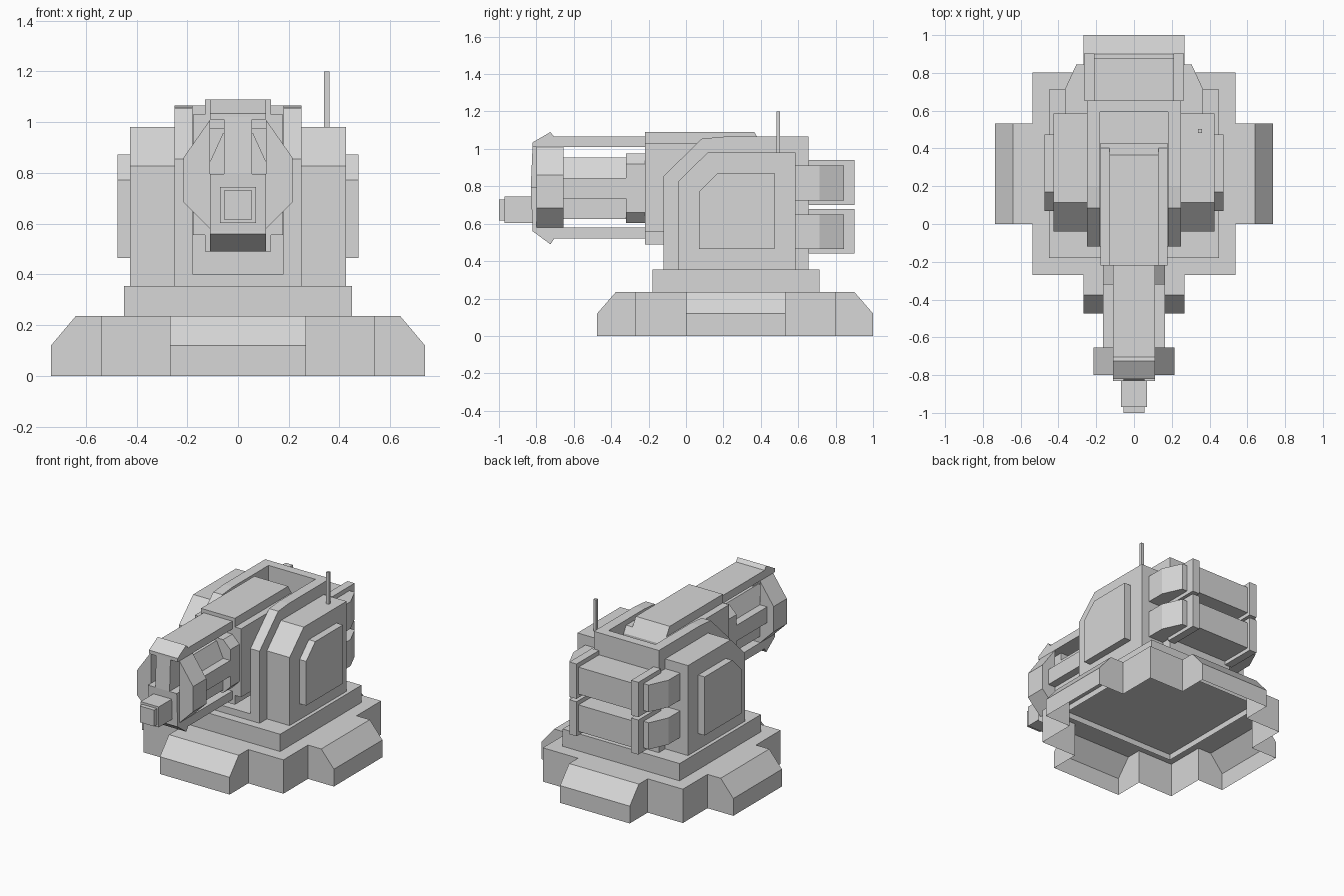
import bpy, bmesh
from mathutils import Vector

cube = bpy.data.objects.get("Cube")
if cube:
    bpy.data.objects.remove(cube, do_unlink=True)

grey = bpy.data.materials.new("plain grey")
grey.use_nodes = True
grey.diffuse_color = (0.68, 0.68, 0.68, 1)
grey.node_tree.nodes["Principled BSDF"].inputs["Base Color"].default_value = (0.68, 0.68, 0.68, 1)


def finish(name, bm):
    bmesh.ops.recalc_face_normals(bm, faces=bm.faces)
    me = bpy.data.meshes.new(name)
    bm.to_mesh(me)
    bm.free()
    me.materials.append(grey)
    ob = bpy.data.objects.new(name, me)
    bpy.context.collection.objects.link(ob)
    return ob


def prism_mesh(profile, axis, a, b):
    """Extrude a 2D profile along an axis: x takes (y,z), y takes (x,z), z takes (x,y)."""
    place = {"x": lambda p, t: (t, p[0], p[1]),
             "y": lambda p, t: (p[0], t, p[1]),
             "z": lambda p, t: (p[0], p[1], t)}[axis]
    bm = bmesh.new()
    lo = [bm.verts.new(place(p, a)) for p in profile]
    hi = [bm.verts.new(place(p, b)) for p in profile]
    bm.faces.new(lo)
    bm.faces.new(hi)
    n = len(profile)
    for i in range(n):
        j = (i + 1) % n
        bm.faces.new((lo[i], lo[j], hi[j], hi[i]))
    return bm


def prism(name, profile, axis, a, b):
    return finish(name, prism_mesh(profile, axis, a, b))


def rect(x0, x1, y0, y1):
    return [(x0, y0), (x1, y0), (x1, y1), (x0, y1)]


def box(name, x0, x1, y0, y1, z0, z1):
    return prism(name, rect(x0, x1, y0, y1), "z", z0, z1)


def open_bottom(profile, z0, z1):
    bm = prism_mesh(profile, "z", z0, z1)
    bmesh.ops.delete(bm, geom=[f for f in bm.faces if f.calc_center_median().z < z0 + 0.001],
                     context="FACES_ONLY")
    return bm


def mirrored(ob):
    ob.modifiers.new("mirror", "MIRROR").use_axis[0] = True
    return ob


# Cross-shaped skirt, open underneath, with sloped outer lobes
right = [(0.268, -0.475), (0.268, -0.27), (0.538, -0.27), (0.538, 0.0), (0.737, 0.0),
         (0.737, 0.533), (0.538, 0.533), (0.538, 0.803), (0.268, 0.803), (0.268, 1.0)]
bm = open_bottom(right + [(-x, y) for x, y in reversed(right)], 0, 0.235)
for co, no in [((0.737, 0, 0.12), (0.115, 0, 0.097)),
               ((-0.737, 0, 0.12), (-0.115, 0, 0.097)),
               ((0, 1.0, 0.12), (0, 0.115, 0.1)),
               ((0, -0.475, 0.12), (0, -0.115, 0.1))]:
    cut = bmesh.ops.bisect_plane(bm, geom=bm.verts[:] + bm.edges[:] + bm.faces[:],
                                 plane_co=Vector(co), plane_no=Vector(no), clear_outer=True)
    rim = [e for e in cut["geom_cut"] if isinstance(e, bmesh.types.BMEdge)]
    bmesh.ops.edgeloop_fill(bm, edges=rim)
finish("base_skirt", bm)

# Platform shell whose rim hangs a little below the skirt top
finish("base_platform", open_bottom(rect(-0.45, 0.45, -0.18, 0.713), 0.195, 0.355))

# Turret housing
mirrored(prism("side_housing", [(-0.04, 0.355), (-0.04, 0.828), (0.115, 0.98), (0.585, 0.98),
                                (0.585, 0.355)], "x", 0.25, 0.425))
mirrored(prism("inner_cheek", [(-0.12, 0.355), (-0.12, 0.855), (0.085, 1.055), (0.2, 1.065),
                               (0.655, 1.065), (0.655, 0.355)], "x", 0.18, 0.25))
mirrored(prism("side_panel", [(0.07, 0.465), (0.07, 0.772), (0.17, 0.872), (0.473, 0.872),
                              (0.473, 0.465)], "x", 0.425, 0.475))
box("rear_wall", -0.18, 0.18, 0.592, 0.655, 0.355, 1.065)
box("cradle_floor", -0.18, 0.18, -0.12, 0.592, 0.355, 0.402)
box("antenna", 0.34, 0.36, 0.483, 0.503, 0.98, 1.2)

# Two rear storage bins with end flanges and chamfered pods
for label, z0, z1 in [("lower", 0.44, 0.68), ("upper", 0.7, 0.942)]:
    box(label + "_rear_bin", -0.21, 0.21, 0.655, 0.88, z0 + 0.025, z1 - 0.03)
    mirrored(box(label + "_bin_flange", 0.21, 0.265, 0.655, 0.902, z0, z1))
    mirrored(prism(label + "_bin_pod", [(0.25, 0.58), (0.365, 0.58), (0.365, 0.715),
                                        (0.305, 0.845), (0.25, 0.845)],
                   "z", z0 + 0.025, z1 - 0.03))

# Gun breech: wide middle with narrower top and bottom, sloped at the rear
prism("breech_sides", [(-0.22, 0.555), (-0.22, 1.03), (0.402, 1.03), (0.43, 0.985),
                       (0.43, 0.555)], "x", -0.178, 0.178)
prism("breech_core", [(-0.22, 0.49), (-0.22, 1.09), (0.365, 1.09), (0.43, 0.985),
                      (0.43, 0.49)], "x", -0.13, 0.13)

# Barrel collar, core and side ledges
collar = [(0.11, 0.605), (0.165, 0.66), (0.165, 0.92), (0.11, 0.975)]
prism("barrel_collar", collar + [(-x, z) for x, z in reversed(collar)], "y", -0.32, -0.22)
core = [(0.11, 0.625), (0.11, 0.845), (0.06, 0.955)]
prism("barrel_core", core + [(-x, z) for x, z in reversed(core)], "y", -0.72, -0.32)
box("barrel_ledges", -0.165, 0.165, -0.66, -0.32, 0.735, 0.845)

# Upper and lower rails with flared lips
prism("upper_rail", [(-0.22, 1.01), (-0.22, 1.065), (-0.705, 1.065), (-0.725, 1.09),
                     (-0.82, 1.035), (-0.82, 1.01)], "x", -0.11, 0.11)
prism("lower_rail", [(-0.22, 0.58), (-0.22, 0.52), (-0.705, 0.52), (-0.725, 0.49),
                     (-0.82, 0.56), (-0.82, 0.58)], "x", -0.11, 0.11)

# Muzzle: octagonal cheeks, slotted front plate and stepped tip
mirrored(prism("muzzle_cheek", [(0.11, 0.58), (0.215, 0.685), (0.215, 0.86), (0.11, 1.01)],
               "y", -0.8, -0.655))
prism("muzzle_lower_plate", [(-0.66, 0.57), (-0.82, 0.57), (-0.83, 0.795), (-0.66, 0.795)],
      "x", -0.11, 0.11)
prism("muzzle_center_bar", [(-0.66, 0.795), (-0.83, 0.795), (-0.82, 1.02), (-0.66, 1.02)],
      "x", -0.055, 0.055)
box("muzzle_block", -0.07, 0.07, -0.97, -0.82, 0.603, 0.745)
box("muzzle_tip", -0.055, 0.055, -1.0, -0.97, 0.617, 0.73)
